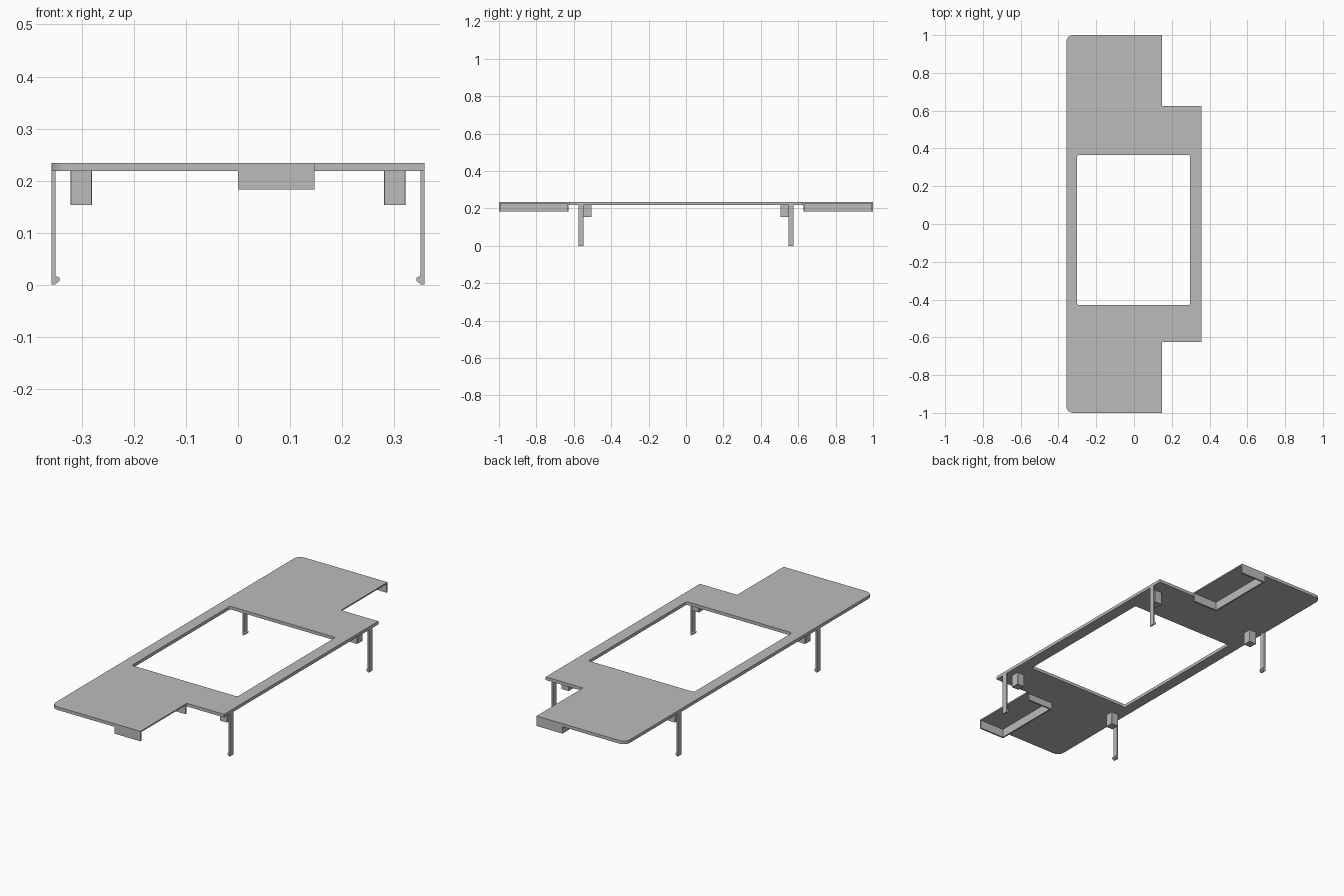
import bpy, bmesh
from mathutils import Vector

if "Cube" in bpy.data.objects:
    bpy.data.objects.remove(bpy.data.objects["Cube"], do_unlink=True)

grey = bpy.data.materials.new("plain_grey")
grey.use_nodes = True
grey.diffuse_color = (0.5, 0.5, 0.5, 1)
grey.node_tree.nodes["Principled BSDF"].inputs["Base Color"].default_value = (0.5, 0.5, 0.5, 1)

UNDER, TOP, CEILING, RIM = 0.218, 0.234, 0.227, 0.183   # heights
EDGE, TAB, WALL = 0.358, 0.147, 0.008


def prism(name, points, axis, lo, hi, radius=0, rounded=lambda co: True):
    """Extrude a 2D outline along y or z, optionally rounding its corners."""
    def place(a, b, t):
        return Vector((a, t, b)) if axis == "y" else Vector((a, b, t))
    bm = bmesh.new()
    base = bm.faces.new([bm.verts.new(place(a, b, lo)) for a, b in points])
    ext = bmesh.ops.extrude_face_region(bm, geom=[base])
    moved = [v for v in ext["geom"] if isinstance(v, bmesh.types.BMVert)]
    bmesh.ops.translate(bm, verts=moved, vec=place(0, 0, hi - lo))
    if radius:
        edges = [e for e in bm.edges
                 if abs(e.verts[0].co.z - e.verts[1].co.z) > 1e-5 and rounded(e.verts[0].co)]
        bmesh.ops.bevel(bm, geom=edges, offset=radius, segments=6, profile=0.5, affect="EDGES")
    bmesh.ops.recalc_face_normals(bm, faces=bm.faces)
    mesh = bpy.data.meshes.new(name)
    bm.to_mesh(mesh)
    bm.free()
    mesh.materials.append(grey)
    obj = bpy.data.objects.new(name, mesh)
    bpy.context.collection.objects.link(obj)
    return obj


def block(name, x0, x1, y0, y1, z0, z1, radius=0):
    return prism(name, [(x0, y0), (x1, y0), (x1, y1), (x0, y1)], "z", z0, z1, radius)


def cut(target, cutter):
    mod = target.modifiers.new(cutter.name, "BOOLEAN")
    mod.operation, mod.solver, mod.object = "DIFFERENCE", "EXACT", cutter
    cutter.hide_render = True
    cutter.hide_set(True)


# Flat panel with two notched corners and two rounded ones
notch = 0.624
outline = [(-EDGE, -1), (TAB, -1), (TAB, -notch), (EDGE, -notch),
           (EDGE, notch), (TAB, notch), (TAB, 1), (-EDGE, 1)]
panel = prism("panel", outline, "z", UNDER, TOP, 0.035,
              lambda co: co.x < 0 and abs(co.y) > 0.9)

# Window opening
cut(panel, block("window_cutter", -0.301, 0.297, -0.429, 0.365, 0.1, 0.3, 0.01))

for side, end in ((-1, "front"), (1, "back")):
    # Recess under each end tab, open towards +x
    outer, inner = 1.0, 0.628
    y0, y1 = sorted((side * (outer - WALL), side * (inner + WALL)))
    cut(panel, block(end + "_recess_cutter", WALL, TAB + 0.05, y0, y1, 0.1, CEILING))

    # Three-sided skirt below the recess
    block(end + "_skirt_long_wall", 0, WALL, y0, y1, RIM, UNDER)
    for label, edge, step in (("outer", outer, -WALL), ("inner", inner, WALL)):
        a, b = sorted((side * edge, side * (edge + step)))
        block(f"{end}_skirt_{label}_wall", 0, TAB, a, b, RIM, UNDER)

    for sx, hand in ((-1, "right"), (1, "left")):
        # Clip leg with an inward hook at the foot
        profile = [(0.358, 0), (0.352, 0), (0.343, 0.007), (0.343, 0.013),
                   (0.3505, 0.017), (0.3505, UNDER), (0.358, UNDER)]
        a, b = sorted((side * 0.548, side * 0.576))
        prism(f"{end}_{hand}_leg", [(sx * x, z) for x, z in profile], "y", a, b)

        # Square peg beside the leg
        x0, x1 = sorted((sx * 0.281, sx * 0.322))
        a, b = sorted((side * 0.505, side * 0.548))
        block(f"{end}_{hand}_peg", x0, x1, a, b, 0.153, UNDER, 0.002)
